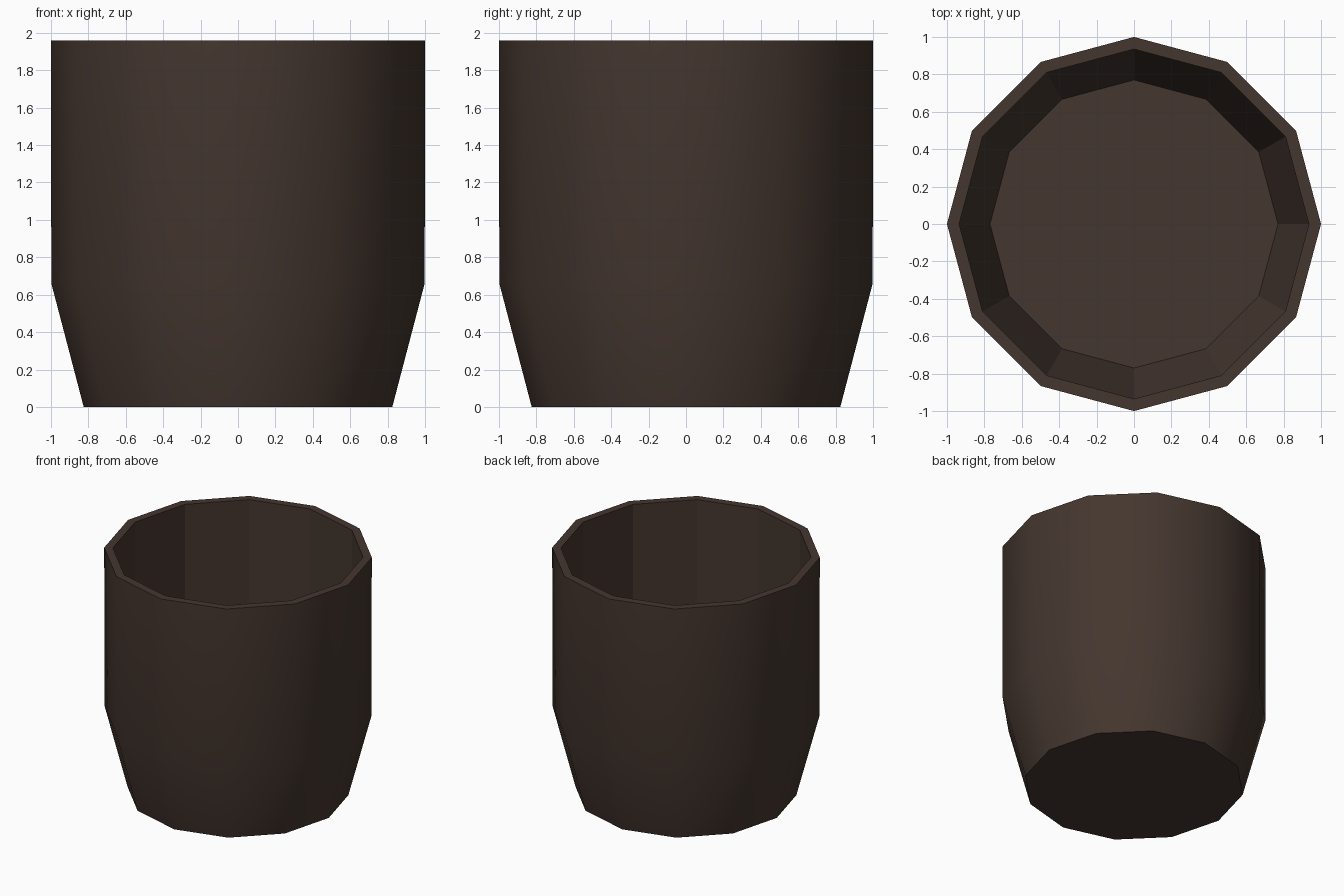
import bpy, bmesh, math

if "Cube" in bpy.data.objects:
    bpy.data.objects.remove(bpy.data.objects["Cube"])

SIDES = 12
# closed cup profile (radius, height): outside from base up to rim, then down inside
PROFILE = [(0.825, 0.0), (0.998, 0.66), (1.0, 1.96),
           (0.935, 1.96), (0.934, 0.67), (0.77, 0.065)]

mat = bpy.data.materials.new("dark brown")
mat.diffuse_color = (0.058, 0.037, 0.028, 1)
mat.use_nodes = True
mat.node_tree.nodes["Principled BSDF"].inputs["Base Color"].default_value = mat.diffuse_color

# twelve-sided cup wall
bm = bmesh.new()
rings = []
for r, z in PROFILE:
    rings.append([bm.verts.new((r * math.cos(2 * math.pi * i / SIDES),
                                r * math.sin(2 * math.pi * i / SIDES), z))
                  for i in range(SIDES)])
for k in range(len(rings) - 1):
    a, b = rings[k], rings[k + 1]
    for i in range(SIDES):
        j = (i + 1) % SIDES
        f = bm.faces.new((a[i], a[j], b[j], b[i]))
        f.smooth = k < 2          # smooth outside, faceted inside

# underside and inner floor
bm.faces.new(list(reversed(rings[0])))
bm.faces.new(rings[-1])

# keep base and rim edges crisp
for e in bm.edges:
    if any(not f.smooth for f in e.link_faces):
        e.smooth = False

mesh = bpy.data.meshes.new("cup")
bm.to_mesh(mesh)
bm.free()
mesh.materials.append(mat)
cup = bpy.data.objects.new("cup", mesh)
bpy.context.collection.objects.link(cup)
